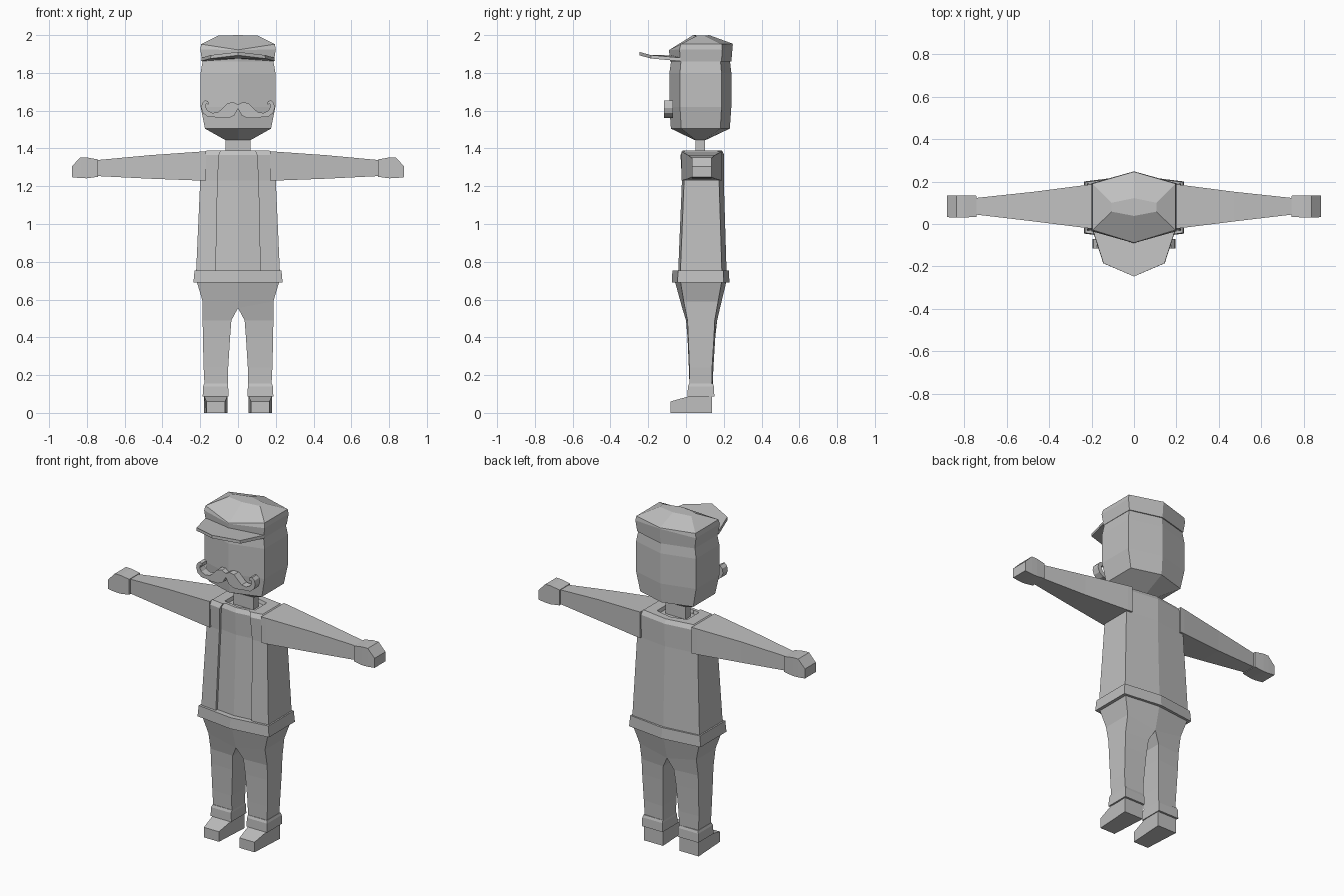
import bpy, bmesh

grey = bpy.data.materials.new("plain grey")
grey.diffuse_color = (0.53, 0.53, 0.53, 1)


def finish(name, bm, mirror=False):
    """Turn a bmesh into a flat shaded object, optionally mirrored across x."""
    bmesh.ops.recalc_face_normals(bm, faces=bm.faces)
    me = bpy.data.meshes.new(name)
    bm.to_mesh(me)
    bm.free()
    me.materials.append(grey)
    ob = bpy.data.objects.new(name, me)
    bpy.context.collection.objects.link(ob)
    if mirror:
        ob.modifiers.new("mirror", 'MIRROR')
    return ob


def loft(name, rings, mirror=False):
    """Skin equal-length rings of points and cap both ends."""
    bm = bmesh.new()
    rows = [[bm.verts.new(p) for p in r] for r in rings]
    n = len(rows[0])
    for a, b in zip(rows, rows[1:]):
        for i in range(n):
            j = (i + 1) % n
            bm.faces.new((a[i], a[j], b[j], b[i]))
    bm.faces.new(rows[0][::-1])
    bm.faces.new(rows[-1])
    return finish(name, bm, mirror)


def hexa(z, w, side_f, side_b, mid_f, mid_b, mz=None, bz=None):
    """Six-sided section with ridges at centre front and centre back."""
    return [(w, side_f, z), (w, side_b, z), (0, mid_b, z if bz is None else bz),
            (-w, side_b, z), (-w, side_f, z), (0, mid_f, z if mz is None else mz)]


def box_z(z, x0, x1, y0, y1):
    return [(x0, y0, z), (x1, y0, z), (x1, y1, z), (x0, y1, z)]


def box_x(x, y0, y1, z0, z1):
    return [(x, y0, z0), (x, y1, z0), (x, y1, z1), (x, y0, z1)]


# Jacket with a recessed front panel and a sunken neck opening
def coat(z, w, yf, yb, p, step=0.015):
    sf, sb = yf + 0.025, yb - 0.025
    yp = yf + 0.025 * p / w
    return [(w, sf, z), (w, sb, z), (0, yb, z), (-w, sb, z), (-w, sf, z),
            (-p, yp, z), (-p, yp + step, z), (0, yf + step, z),
            (p, yp + step, z), (p, yp, z)]


loft("jacket", [coat(0.74, 0.222, -0.055, 0.215, 0.118),
                coat(1.23, 0.2, -0.035, 0.2, 0.108),
                coat(1.365, 0.195, -0.042, 0.202, 0.1),
                coat(1.39, 0.165, -0.03, 0.19, 0.09),
                coat(1.39, 0.1, -0.005, 0.155, 0.06, 0.005),
                coat(1.37, 0.095, 0.0, 0.15, 0.06, 0.005)])
loft("jacket_hem", [hexa(0.69, 0.236, -0.045, 0.2, -0.075, 0.23),
                    hexa(0.755, 0.23, -0.042, 0.197, -0.072, 0.227)])

# Sleeves and hands
loft("sleeve", [box_x(0.17, -0.025, 0.19, 1.23, 1.385),
                box_x(0.2, -0.022, 0.187, 1.23, 1.383),
                box_x(0.47, 0.012, 0.152, 1.24, 1.364),
                box_x(0.75, 0.045, 0.122, 1.254, 1.338)], True)
loft("hand", [box_x(0.742, 0.033, 0.133, 1.25, 1.342),
              box_x(0.80, 0.031, 0.135, 1.242, 1.352),
              box_x(0.835, 0.031, 0.135, 1.243, 1.352),
              box_x(0.88, 0.032, 0.134, 1.248, 1.305)], True)

# Trouser halves: each leg grows out of the shared hip
def leg_ring(z, xo, xi, of, ob, inf, inb, zi=None):
    zi = z if zi is None else zi
    return [(xo, of, z), (xo, ob, z), (xi, inb, zi), (xi, inf, zi)]


loft("trouser_leg", [leg_ring(0.10, 0.175, 0.055, 0.02, 0.135, 0.02, 0.14),
                     leg_ring(0.24, 0.182, 0.052, 0.018, 0.138, 0.015, 0.145),
                     leg_ring(0.40, 0.186, 0.042, 0.012, 0.148, 0.008, 0.155),
                     leg_ring(0.49, 0.187, 0.035, 0.008, 0.152, 0.0, 0.165),
                     leg_ring(0.59, 0.187, 0.0, -0.012, 0.17, -0.02, 0.18, 0.555),
                     leg_ring(0.70, 0.22, 0.0, -0.03, 0.19, -0.06, 0.215)], True)
loft("trouser_cuff", [box_z(0.088, 0.05, 0.187, 0.008, 0.15),
                      box_z(0.14, 0.052, 0.185, 0.01, 0.148),
                      box_z(0.155, 0.055, 0.18, 0.016, 0.143)], True)

# Shoes: side profile swept across, narrowing to the toe
loft("shoe", [[(x, 0.138, 0), (x, 0.138, 0.1), (x, 0.03, 0.092),
               (t, -0.083, 0.06), (t, -0.083, 0)]
              for x, t in ((0.055, 0.068), (0.18, 0.167))], True)

# Neck and head
loft("neck", [box_z(1.36, -0.066, 0.066, 0.05, 0.1),
              box_z(1.46, -0.066, 0.066, 0.05, 0.1)])
loft("head", [hexa(1.445, 0.068, 0.05, 0.1, 0.045, 0.105),
              hexa(1.505, 0.175, -0.025, 0.182, -0.08, 0.232),
              hexa(1.62, 0.198, -0.032, 0.188, -0.088, 0.24),
              hexa(1.80, 0.198, -0.032, 0.188, -0.088, 0.24),
              hexa(1.87, 0.186, -0.026, 0.182, -0.078, 0.232)])

# Cap crown rising to a small flat top, and a peak
loft("cap", [hexa(1.86, 0.19, -0.03, 0.188, -0.085, 0.24),
             hexa(1.925, 0.2, -0.034, 0.192, -0.09, 0.248, 1.92, 1.95),
             hexa(1.952, 0.195, -0.028, 0.19, -0.088, 0.246, 1.922, 1.955),
             hexa(1.997, 0.105, 0.058, 0.1, 0.038, 0.122, 2.0, 2.0)])
peak = [(-0.195, -0.03, 1.862), (-0.145, -0.185, 1.876), (0, -0.247, 1.893),
        (0.145, -0.185, 1.876), (0.195, -0.03, 1.862), (0, -0.07, 1.875)]
loft("cap_peak", [peak, [(x * 0.99, y, z + 0.018) for x, y, z in peak]])

# Moustache: mirrored curling outline with depth
half = [(0, 1.632), (0.025, 1.645), (0.055, 1.64), (0.08, 1.615), (0.105, 1.592),
        (0.135, 1.588), (0.16, 1.6), (0.172, 1.62), (0.168, 1.635), (0.155, 1.633),
        (0.158, 1.65), (0.175, 1.655), (0.19, 1.64), (0.195, 1.615), (0.185, 1.587),
        (0.16, 1.568), (0.12, 1.565), (0.095, 1.56), (0.05, 1.56), (0.02, 1.575),
        (0, 1.61)]
outline = half + [(-x, z) for x, z in half[-2:0:-1]]
loft("moustache", [[(x, y, z) for x, z in outline] for y in (-0.116, -0.07)])
